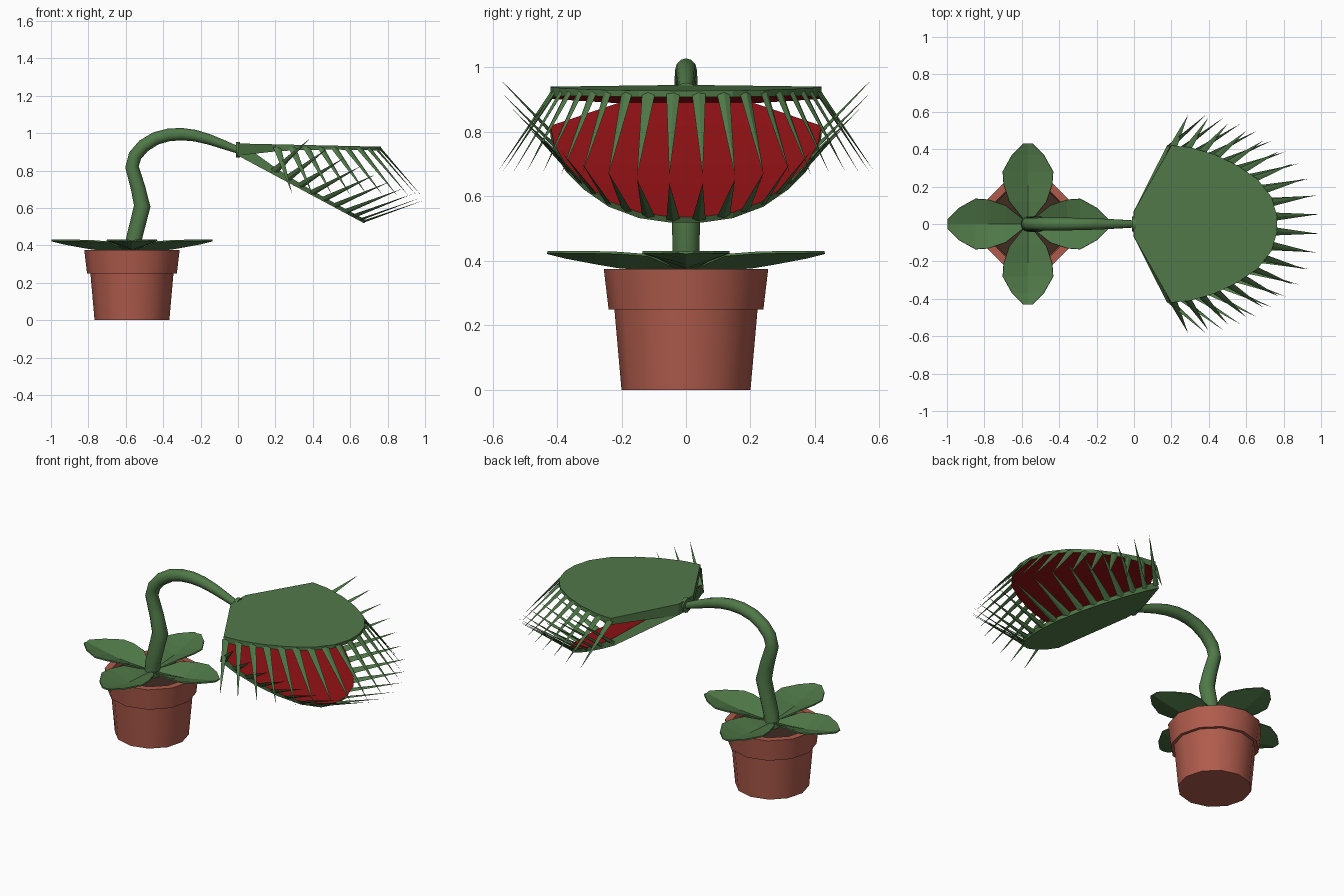
import bpy, bmesh, math
from mathutils import Vector, Matrix

if "Cube" in bpy.data.objects:
    bpy.data.objects.remove(bpy.data.objects["Cube"])

PX = -0.567  # pot centre in x


def material(name, rgb):
    m = bpy.data.materials.new(name)
    m.diffuse_color = (*rgb, 1)
    m.use_nodes = True
    m.node_tree.nodes["Principled BSDF"].inputs["Base Color"].default_value = m.diffuse_color
    return m


GREEN = material("leaf green", (0.08, 0.19, 0.065))
RED = material("mouth red", (0.30, 0.006, 0.008))
CLAY = material("terracotta", (0.43, 0.105, 0.072))
SOIL = material("dark soil", (0.05, 0.025, 0.016))


def finish(name, bm, mats, smooth=False):
    bmesh.ops.recalc_face_normals(bm, faces=bm.faces)
    me = bpy.data.meshes.new(name)
    bm.to_mesh(me)
    bm.free()
    for m in mats:
        me.materials.append(m)
    ob = bpy.data.objects.new(name, me)
    bpy.context.collection.objects.link(ob)
    if smooth:
        bpy.ops.object.select_all(action='DESELECT')
        ob.select_set(True)
        bpy.context.view_layer.objects.active = ob
        bpy.ops.object.shade_smooth_by_angle(angle=math.radians(35))
    return ob


def skin(bm, rings, cap_start=True, cap_end=True):
    """Join rings of points with quads."""
    vs = [[bm.verts.new(p) for p in r] for r in rings]
    n = len(vs[0])
    for a, b in zip(vs, vs[1:]):
        for i in range(n):
            j = (i + 1) % n
            bm.faces.new((a[i], a[j], b[j], b[i]))
    if cap_start:
        bm.faces.new(vs[0][::-1])
    if cap_end:
        bm.faces.new(vs[-1])


def circle(c, u, v, r, n):
    return [c + u * r * math.cos(2 * math.pi * i / n) + v * r * math.sin(2 * math.pi * i / n)
            for i in range(n)]


X, Y, Z = Vector((1, 0, 0)), Vector((0, 1, 0)), Vector((0, 0, 1))

# Pot and soil: 12-sided turned profile
bm = bmesh.new()
profile = [(0.2, 0), (0.222, 0.25), (0.24, 0.25), (0.255, 0.375), (0.215, 0.375), (0.205, 0.33)]
skin(bm, [circle(Vector((PX, 0, z)), X, Y, r, 12) for r, z in profile])
finish("pot", bm, [CLAY], True)
bm = bmesh.new()
skin(bm, [circle(Vector((PX, 0, z)), X, Y, 0.208, 12) for z in (0.335, 0.345)])
finish("soil", bm, [SOIL])

# Four cupped leaves: (distance, half width, edge height, middle height)
stations = [(0.02, 0.02, 0.375, 0.37), (0.12, 0.10, 0.418, 0.374), (0.21, 0.13, 0.425, 0.381),
            (0.28, 0.135, 0.427, 0.393), (0.37, 0.085, 0.427, 0.41), (0.43, 0.025, 0.428, 0.425)]
for k in range(4):
    bm = bmesh.new()
    turn = Matrix.Translation((PX, 0, 0)) @ Matrix.Rotation(k * math.pi / 2, 4, 'Z')
    rows = [[bm.verts.new(turn @ Vector(p)) for p in ((r, -w, ze), (r, 0, zm), (r, w, ze))]
            for r, w, ze, zm in stations]
    for a, b in zip(rows, rows[1:]):
        for i in (0, 1):
            bm.faces.new((a[i], b[i], b[i + 1], a[i + 1]))
    leaf = finish(f"leaf_{k + 1}", bm, [GREEN])
    mod = leaf.modifiers.new("thickness", 'SOLIDIFY')
    mod.thickness = 0.007
    mod.offset = 0

# Stem: tapered tube along a bent path (x, z, radius)
path = [(-0.567, 0.33, 0.042), (-0.56, 0.42, 0.042), (-0.512, 0.61, 0.044), (-0.535, 0.71, 0.039),
        (-0.567, 0.82, 0.036), (-0.55, 0.88, 0.036), (-0.505, 0.932, 0.036), (-0.44, 0.972, 0.035),
        (-0.37, 0.991, 0.034), (-0.30, 0.995, 0.033), (-0.23, 0.987, 0.031), (-0.155, 0.967, 0.028),
        (-0.08, 0.94, 0.024), (0.0, 0.91, 0.019)]
pts = [Vector((x, 0, z)) for x, z, r in path]
rings = []
for i, p in enumerate(pts):
    t = (pts[min(i + 1, len(pts) - 1)] - pts[max(i - 1, 0)]).normalized()
    rings.append(circle(p, Y, t.cross(Y), path[i][2], 12))
bm = bmesh.new()
skin(bm, rings)
finish("stem", bm, [GREEN], True)

# Collar between stem and head
bm = bmesh.new()
skin(bm, [circle(Vector((x, 0, 0.912)), Y, Z, 0.041, 12) for x in (-0.01, 0.012)])
finish("collar", bm, [GREEN], True)

# Head: two wedge-shaped lobes hinged at the collar, red on the inside
half = [(0, 0.07), (0.2, 0.42), (0.3, 0.41), (0.43, 0.372), (0.55, 0.315),
        (0.66, 0.24), (0.735, 0.145), (0.765, 0.045)]


def depth(x):
    return 0.02 + 0.045 * (1 - x / 0.765) ** 3


def build_lobe(name, mat):
    bm = bmesh.new()

    def side(s, inner):
        return [bm.verts.new(mat @ Vector((x, s * y, depth(x) if inner else 0))) for x, y in half]

    ol, orr, il, ir = side(1, False), side(-1, False), side(1, True), side(-1, True)
    for i in range(len(half) - 1):
        bm.faces.new((ol[i], ol[i + 1], il[i + 1], il[i]))
        bm.faces.new((orr[i], orr[i + 1], ir[i + 1], ir[i]))
        bm.faces.new((il[i], il[i + 1], ir[i + 1], ir[i])).material_index = 1
    for i in (0, -1):
        bm.faces.new((ol[i], il[i], ir[i], orr[i]))
    bm.faces.new(ol + orr[::-1])
    finish(name, bm, [GREEN, RED])


def build_teeth(name, mat, count=20):
    rim = [Vector((x, y, 0)) for x, y in half[1:]]
    rim += [Vector((p.x, -p.y, 0)) for p in reversed(rim)]
    lengths = [(b - a).length for a, b in zip(rim, rim[1:])]
    total = sum(lengths)
    bm = bmesh.new()
    for k in range(count):
        s = 0.012 + (total - 0.024) * k / (count - 1)
        i = 0
        while s > lengths[i]:
            s -= lengths[i]
            i += 1
        p = rim[i].lerp(rim[i + 1], s / lengths[i])
        out = p.normalized()
        across = (rim[i + 1] - rim[i]).normalized() * 0.021
        base = p - out * 0.004 + Z * depth(p.x) * 0.5
        tip = p + out * (0.15 + 0.075 * out.x) + Z * 0.26
        thick = (tip - base).cross(across).normalized() * 0.006
        ring = [bm.verts.new(mat @ (base + d)) for d in (across, thick, -across, -thick)]
        top = bm.verts.new(mat @ tip)
        for j in range(4):
            bm.faces.new((ring[j], ring[(j + 1) % 4], top))
        bm.faces.new(ring[::-1])
    finish(name, bm, [GREEN])


upper = (Matrix.Translation((0, 0, 0.945)) @ Matrix.Rotation(math.radians(1.3), 4, 'Y')
         @ Matrix.Diagonal((1, 1, -1, 1)))
lower = Matrix.Translation((0, 0, 0.88)) @ Matrix.Rotation(math.radians(28.2), 4, 'Y')
for label, mat in (("upper", upper), ("lower", lower)):
    build_lobe(label + "_lobe", mat)
    build_teeth(label + "_teeth", mat)
